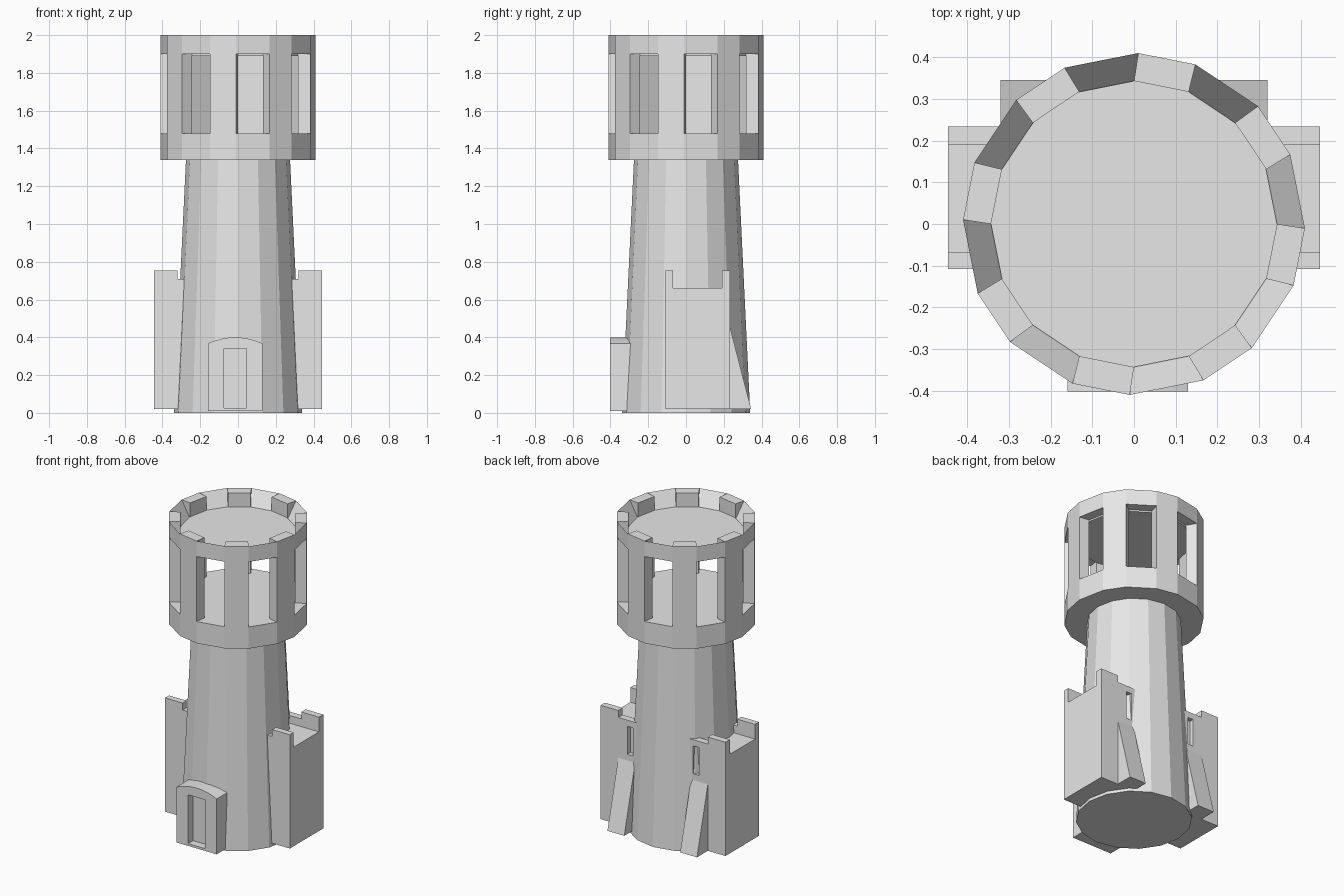
import bpy, bmesh, math
from mathutils import Vector

cube = bpy.data.objects.get("Cube")
if cube:
    bpy.data.objects.remove(cube, do_unlink=True)

stone = bpy.data.materials.new("light_grey_stone")
stone.use_nodes = True
COLOUR = (0.8, 0.8, 0.8, 1)
stone.diffuse_color = COLOUR
stone.node_tree.nodes["Principled BSDF"].inputs["Base Color"].default_value = COLOUR

SIDES = 16
STEP = math.tau / SIDES
R_IN, R_OUT = 0.343, 0.41
Z_LOW, Z_SILL, Z_HEAD, Z_TOP = 1.34, 1.48, 1.9, 2.0


def make_object(name, bm):
    bmesh.ops.recalc_face_normals(bm, faces=bm.faces)
    mesh = bpy.data.meshes.new(name)
    bm.to_mesh(mesh)
    bm.free()
    mesh.materials.append(stone)
    obj = bpy.data.objects.new(name, mesh)
    bpy.context.collection.objects.link(obj)
    return obj


def loft(bm, start, end):
    """Solid between two matching outlines."""
    a = [bm.verts.new(p) for p in start]
    b = [bm.verts.new(p) for p in end]
    bm.faces.new(a)
    bm.faces.new(b)
    for i in range(len(a)):
        j = (i + 1) % len(a)
        bm.faces.new((a[i], a[j], b[j], b[i]))


def prism_x(name, profile, x0, x1):
    bm = bmesh.new()
    loft(bm, [(x0, y, z) for y, z in profile], [(x1, y, z) for y, z in profile])
    return make_object(name, bm)


def prism_y(name, profile, y0, y1):
    bm = bmesh.new()
    loft(bm, [(x, y0, z) for x, z in profile], [(x, y1, z) for x, z in profile])
    return make_object(name, bm)


def box(name, xs, ys, zs):
    return prism_x(name, [(ys[0], zs[0]), (ys[1], zs[0]), (ys[1], zs[1]), (ys[0], zs[1])], *xs)


def drum(name, r0, r1, z0, z1):
    bm = bmesh.new()
    rings = [[(r * math.cos(i * STEP), r * math.sin(i * STEP), z) for i in range(SIDES)]
             for r, z in ((r0, z0), (r1, z1))]
    loft(bm, *rings)
    return make_object(name, bm)


def cut(obj, cutter):
    mod = obj.modifiers.new("recess", "BOOLEAN")
    mod.operation = "DIFFERENCE"
    mod.solver = "EXACT"
    mod.object = cutter
    cutter.hide_render = True
    cutter.hide_viewport = True
    cutter.display_type = "WIRE"


# Tapered shaft and the two floors of the lookout
drum("tower_shaft", 0.34, 0.275, 0, Z_LOW + 0.01)
drum("lookout_floor", R_IN, R_IN, Z_LOW, Z_SILL)
drum("roof_floor", R_IN, R_IN, 1.89, 1.91)

# Lookout ring: pillars alternate with windows that have sloped lintels
bm = bmesh.new()


def sector(index, profile, widen):
    def outline(angle, shift):
        pts = []
        for r, z in profile:
            a = angle + (shift if r == R_OUT else 0)
            pts.append((r * math.cos(a), r * math.sin(a), z))
        return pts
    loft(bm, outline(index * STEP, -widen), outline((index + 1) * STEP, widen))


def band(z0, z1):
    return [(R_IN, z0), (R_OUT, z0), (R_OUT, z1), (R_IN, z1)]


for i in range(SIDES):
    if i % 2:
        sector(i, band(Z_LOW, Z_TOP), -0.025)
    else:
        sector(i, band(Z_LOW, Z_SILL), 0.025)
        sector(i, [(R_IN, Z_HEAD), (R_OUT, Z_HEAD), (R_OUT, Z_TOP)], 0.025)
make_object("lookout_ring", bm)

# Side wings with stepped parapets, back slots and sloping buttresses
FRONT, BACK = -0.108, 0.234
for side, s in (("left", 1), ("right", -1)):
    def span(a, b):
        return sorted((s * a, s * b))

    box(side + "_wing", span(0.15, 0.446), (FRONT, 0.19), (0.02, 0.66))
    outline = [(0.15, 0.02), (0.446, 0.02), (0.446, 0.755),
               (0.32, 0.755), (0.32, 0.71), (0.15, 0.71)]
    outline = [(s * x, z) for x, z in outline]
    prism_y(side + "_front_parapet", outline, FRONT, -0.068)
    back_wall = prism_y(side + "_back_wall", outline, 0.19, BACK)
    cut(back_wall, box(side + "_slot_cutter", span(0.215, 0.255),
                       (BACK - 0.03, BACK + 0.05), (0.49, 0.67)))
    prism_x(side + "_buttress", [(0.2, 0.02), (0.345, 0.02), (BACK, 0.45), (0.2, 0.45)],
            *span(0.2, 0.32))

# Arched porch with a recessed doorway
MID, HALF, SPRING, RISE = -0.015, 0.144, 0.368, 0.032
porch = [(MID - HALF, 0.01), (MID + HALF, 0.01)]
for k in range(9):
    t = 1 - k / 4
    porch.append((MID + HALF * t, SPRING + RISE * (1 - t * t)))
door = prism_y("porch", porch, -0.402, -0.25)
cut(door, box("doorway_cutter", (MID - 0.06, MID + 0.06), (-0.5, -0.352), (0.025, 0.34)))
